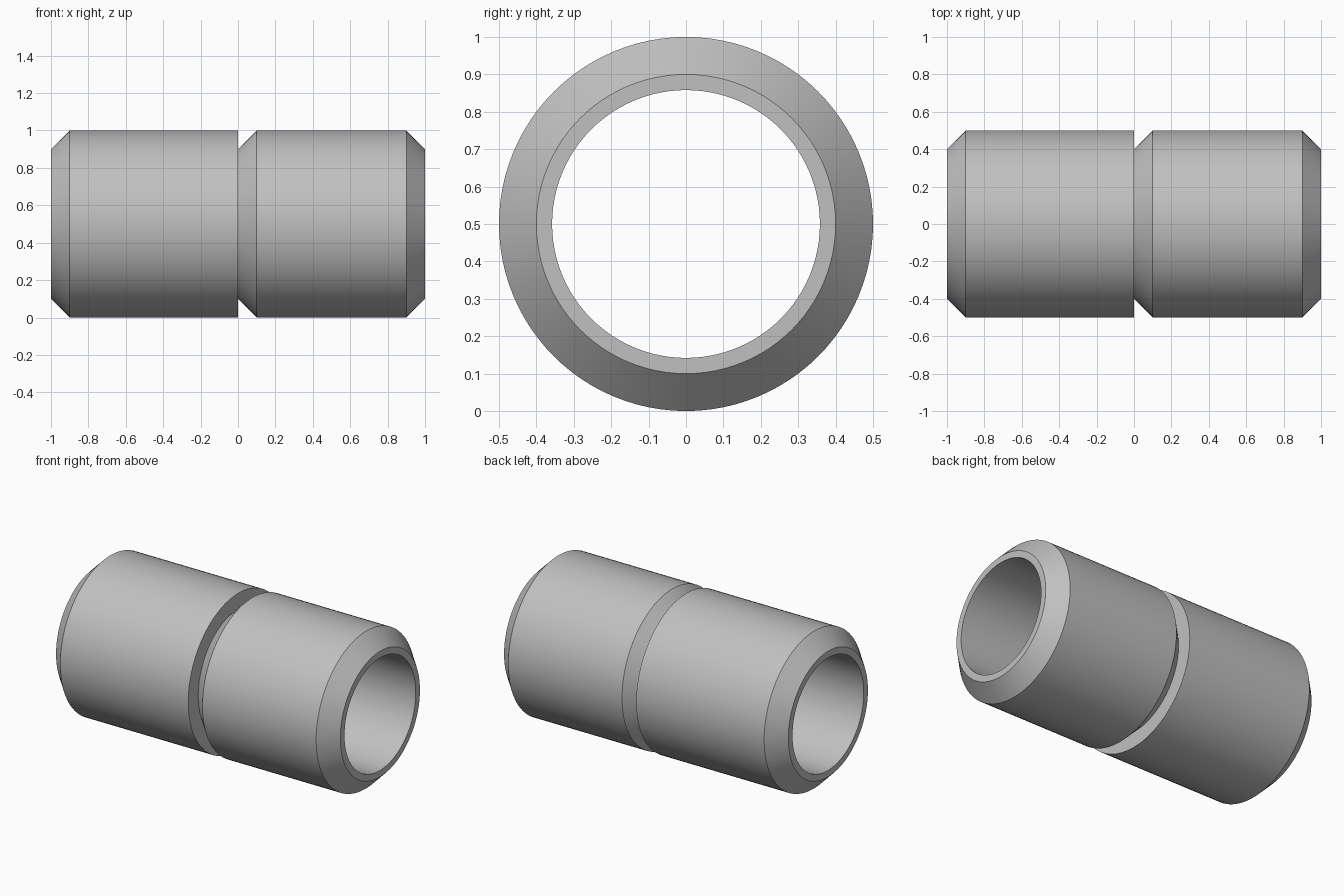
import bpy
import bmesh
import math

SEGMENTS = 96
OUTER, RIM, BORE = 0.5, 0.4, 0.358
CHAMFER = 0.1

cube = bpy.data.objects.get("Cube")
if cube:
    bpy.data.objects.remove(cube, do_unlink=True)

steel = bpy.data.materials.new("plain grey")
steel.use_nodes = True
grey = (0.53, 0.53, 0.53, 1)
steel.diffuse_color = grey
steel.node_tree.nodes["Principled BSDF"].inputs["Base Color"].default_value = grey


def lathe(name, profile):
    """Spin a closed (x, radius) profile about the x axis."""
    mesh = bpy.data.meshes.new(name)
    bm = bmesh.new()
    rings = []
    for i in range(SEGMENTS):
        a = 2 * math.pi * i / SEGMENTS
        rings.append([bm.verts.new((x, r * math.cos(a), r * math.sin(a) + OUTER))
                      for x, r in profile])
    n = len(profile)
    for i in range(SEGMENTS):
        here, there = rings[i], rings[(i + 1) % SEGMENTS]
        for j in range(n):
            k = (j + 1) % n
            bm.faces.new((here[j], here[k], there[k], there[j]))
    bmesh.ops.recalc_face_normals(bm, faces=bm.faces)
    bm.to_mesh(mesh)
    bm.free()
    mesh.materials.append(steel)
    obj = bpy.data.objects.new(name, mesh)
    bpy.context.collection.objects.link(obj)
    bpy.ops.object.select_all(action="DESELECT")
    obj.select_set(True)
    bpy.context.view_layer.objects.active = obj
    bpy.ops.object.shade_smooth_by_angle(angle=math.radians(30))


# One sleeve: chamfered ends, a square step and V-groove at the middle, through bore
lathe("coupling_sleeve", [
    (-1, BORE), (-1, RIM), (-1 + CHAMFER, OUTER),
    (0, OUTER), (0, RIM), (CHAMFER, OUTER),
    (1 - CHAMFER, OUTER), (1, RIM), (1, BORE),
])
